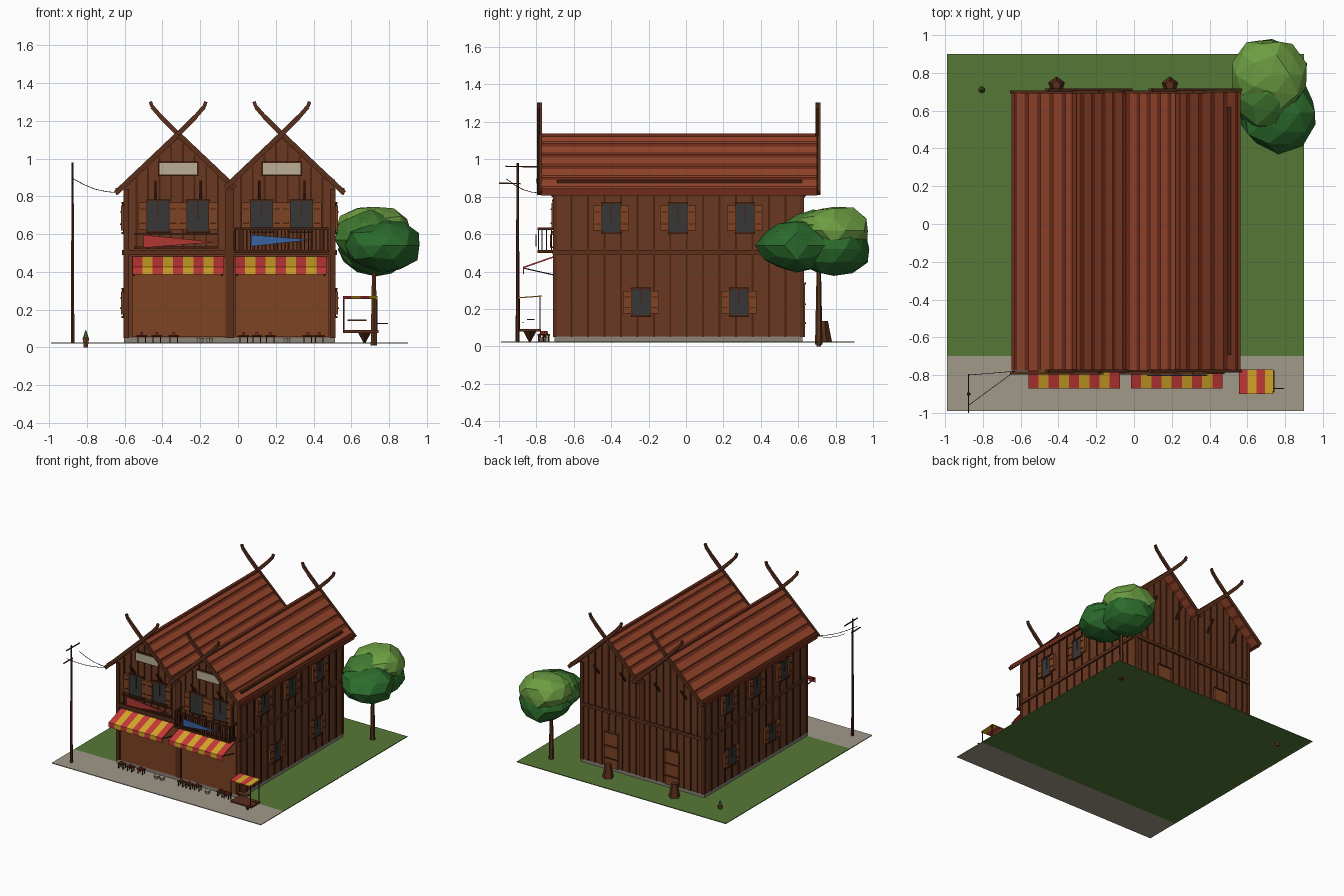
import bpy, bmesh, math, random
from mathutils import Vector, Matrix

if "Cube" in bpy.data.objects:
    bpy.data.objects.remove(bpy.data.objects["Cube"])
random.seed(4)
mats = {}

def mat(hexcol):
    if hexcol not in mats:
        m = bpy.data.materials.new("paint_" + hexcol)
        rgb = [(int(hexcol[i:i + 2], 16) / 255) ** 2.2 for i in (0, 2, 4)]
        m.diffuse_color = (*rgb, 1)
        m.use_nodes = True
        m.node_tree.nodes["Principled BSDF"].inputs["Base Color"].default_value = m.diffuse_color
        mats[hexcol] = m
    return mats[hexcol]

def finish(name, bm, col):
    bmesh.ops.recalc_face_normals(bm, faces=bm.faces)
    me = bpy.data.meshes.new(name)
    bm.to_mesh(me)
    bm.free()
    me.materials.append(mat(col))
    ob = bpy.data.objects.new(name, me)
    bpy.context.collection.objects.link(ob)
    return ob

def boxes(name, items, col):
    """items: (x0, x1, y0, y1, z0, z1)"""
    bm = bmesh.new()
    for x0, x1, y0, y1, z0, z1 in items:
        M = Matrix.Translation(((x0 + x1) / 2, (y0 + y1) / 2, (z0 + z1) / 2)) @ Matrix.Diagonal((x1 - x0, y1 - y0, z1 - z0, 1))
        bmesh.ops.create_cube(bm, size=1, matrix=M)
    return finish(name, bm, col)

def beams(name, items, col):
    """items: (start, end, horizontal width, upright width)"""
    bm = bmesh.new()
    for p, q, w, h in items:
        p, q = Vector(p), Vector(q)
        R = (q - p).to_track_quat('Z', 'Y').to_matrix().to_4x4()
        M = Matrix.Translation((p + q) / 2) @ R @ Matrix.Diagonal((w, h, (q - p).length, 1))
        bmesh.ops.create_cube(bm, size=1, matrix=M)
    return finish(name, bm, col)

def prisms(name, items, axis, col):
    """items: (profile points, start, end) extruded along x or y"""
    bm = bmesh.new()
    for pts, a, b in items:
        put = (lambda p, t: (t, p[0], p[1])) if axis == 'x' else (lambda p, t: (p[0], t, p[1]))
        A = [bm.verts.new(put(p, a)) for p in pts]
        B = [bm.verts.new(put(p, b)) for p in pts]
        bm.faces.new(A)
        bm.faces.new(B[::-1])
        for i in range(len(pts)):
            j = (i + 1) % len(pts)
            bm.faces.new((A[i], B[i], B[j], A[j]))
    return finish(name, bm, col)

def cones(name, items, col, sides=6):
    """items: (x, y, z0, z1, bottom radius, top radius)"""
    bm = bmesh.new()
    for x, y, z0, z1, r0, r1 in items:
        bmesh.ops.create_cone(bm, cap_ends=True, segments=sides, radius1=r0, radius2=r1, depth=z1 - z0,
                              matrix=Matrix.Translation((x, y, (z0 + z1) / 2)))
    return finish(name, bm, col)

WALL, TRIM, PANEL, DARK, TILE, TILE2 = "6A3B26", "4A2718", "7C4528", "2E2C2A", "94462F", "6E3021"
RED, YEL, G = "C83C3C", "D6A62E", 0.026
XL, XR, YF, YB, XM = -0.60, 0.51, -0.70, 0.62, -0.043
RIDGES, SLOPE, RZ = (-0.317, 0.232), 0.915, 1.13

def wb(face, u0, u1, d0, d1, z0, z1):
    """box on a wall: u along the wall, d outwards"""
    return {'front': (u0, u1, YF - d1, YF - d0, z0, z1), 'back': (u0, u1, YB + d0, YB + d1, z0, z1),
            'right': (XR + d0, XR + d1, u0, u1, z0, z1), 'left': (XL - d1, XL - d0, u0, u1, z0, z1)}[face]

def roof_z(x):
    return RZ - SLOPE * min(abs(x - r) for r in RIDGES)

# Ground and house body
boxes("grass", [(-0.99, 0.9, -0.70, 0.9, 0.02, G)], "56783A")
boxes("pavement", [(-0.99, 0.9, -0.99, -0.70, 0.02, G)], "A09888")
boxes("plinth", [(XL - .004, XR + .004, YF - .004, YB + .004, 0.022, 0.052)], "8A8278")
xs = [XL, RIDGES[0], XM, RIDGES[1], XR]
prisms("house_walls", [([(XL, 0.05), (XR, 0.05)] + [(x, roof_z(x) - 0.02) for x in xs[::-1]], YF, YB)], 'y', WALL)

# Vertical battens, floor band and corner posts
b = []
for face in ('front', 'back'):
    for i in range(1, 18):
        u = XL + i * (XR - XL) / 18
        b.append(wb(face, u - .005, u + .005, -.004, .007, 0.5 if face == 'front' else .05, roof_z(u) - .03))
for face in ('left', 'right'):
    for i in range(1, 15):
        u = YF + i * (YB - YF) / 15
        b.append(wb(face, u - .005, u + .005, -.004, .007, .05, .84))
boxes("wall_battens", b, TRIM)
t = [wb(f, XL, XR, 0, .014, .49, .515) for f in ('front', 'back')] + [wb(f, YF, YB, 0, .014, .49, .515) for f in ('left', 'right')]
for f in ('front', 'back'):
    t += [wb(f, u - w, u + w, -.01, .012, .05, .84) for u, w in ((XL + .008, .014), (XM, .022), (XR - .008, .014))]
boxes("posts_and_floor_band", t, "5C3220")
boxes("wall_plate", [(.495, .515, YF + .01, YB, .84, .89)], TRIM)

# Roof courses with dark laps
light, dark = [], []
N, Y0, Y1 = 5, -0.775, 0.70
for r in RIDGES:
    for s in (-1, 1):
        run = 0.33 if (r < XM) == (s < 0) else 0.275
        for i in range(N):
            a, c = run * i / N, run * (i + 1) / N
            m = a + (c - a) * 0.68
            q = lambda d, o: (r + s * d, RZ - SLOPE * d + o)
            light.append(([q(a, 0), q(m, .006), q(m, -.022), q(a, -.022)], Y0, Y1))
            dark.append(([q(m, -.004), q(c, -.002), q(c, -.022), q(m, -.022)], Y0, Y1))
prisms("roof_tiles", light, 'y', TILE)
prisms("roof_tile_laps", dark, 'y', TILE2)
boxes("ridge_caps", [(r - .012, r + .012, Y0, Y1, RZ - .015, RZ + .008) for r in RIDGES], TILE2)
boxes("eave_boards", [(x - .008, x + .008, Y0, Y1, .815, .845) for x in (-.64, .555)], TILE2)

# Barge boards running up into crossed horns
bb = []
for r in RIDGES:
    for y in (-.783, .705):
        for s in (-1, 1):
            run = 0.33 if (r < XM) == (s < 0) else 0.30
            yy = y + s * .005
            pts = [(r + s * run, RZ - SLOPE * run - .01), (r, RZ), (r - s * .09, RZ + .09), (r - s * .138, RZ + .145), (r - s * .147, RZ + .172)]
            for (x0, z0), (x1, z1), h in zip(pts, pts[1:], (.028, .026, .022, .018)):
                bb.append(((x0, yy, z0), (x1, yy, z1), .016, h))
beams("barge_boards_and_horns", bb, "5A3220")

# Windows with open shutters
win = [('front', r + o, .058, .615, .775) for r in RIDGES for o in (-.107, .104)]
for f in ('left', 'right'):
    win += [(f, u, .048, .61, .76) for u in (-.40, -.043, .315)] + [(f, u, .048, .165, .305) for u in (-.24, .283)]
pane, frame, shut = [], [], []
for f, u, w, z0, z1 in win:
    pane.append(wb(f, u - w, u + w, 0, .010, z0, z1))
    frame += [wb(f, u - w - .006, u + w + .006, 0, .016, z, z + .01) for z in (z0 - .008, z1)]
    frame += [wb(f, u - .003, u + .003, 0, .014, z0 + .06, z1)]
    for s in (-1, 1):
        e, o = u + s * w, u + s * (w + .048)
        shut.append(wb(f, min(e, o), max(e, o), 0, .02, z0 + .01, z1 - .008))
        frame += [wb(f, min(e, o) + .008, max(e, o) - .008, 0, .024, z, z + .006) for z in (z0 + .04, z1 - .045)]
boxes("window_panes", pane, "3A3A3A")
boxes("window_frames", frame, TRIM)
boxes("shutters", shut, PANEL)

# Shop shutters, back doors, gable signs, roof braces
boxes("shop_shutters", [wb('front', r - .245, r + .25, 0, .012, .055, .485) for r in RIDGES], PANEL)
boxes("back_doors", [wb('back', r - .06, r + .06, 0, .016, .05, .34) for r in RIDGES], PANEL)
boxes("door_rails", [wb('back', r - .06, r + .06, 0, .022, z, z + .01) for r in RIDGES for z in (.12, .22, .33)], TRIM)
boxes("gable_signs", [wb('front', r - .1, r + .1, 0, .02, .915, .977) for r in RIDGES], "B8AC94")
boxes("sign_frames", [wb('front', r - .107, r + .107, 0, .015, .908, .984) for r in RIDGES], TRIM)
beams("roof_braces", [((r + o, y, .79), (r + o, y + d, .88), .012, .014) for r in RIDGES for o in (-.12, .12)
                      for y, d in ((YF, -.07), (YB, .07))], TRIM)

# Striped awnings with valance and struts
def stripes(name, x0, x1, n, prof):
    w = (x1 - x0) / n
    for k, col in enumerate((RED, YEL)):
        prisms(name + ("_red", "_yellow")[k], [(prof, x0 + i * w, x0 + (i + 1) * w) for i in range(k, n, 2)], 'x', col)

for nm, x0 in (("left_awning", -.56), ("right_awning", -.016)):
    stripes(nm, x0, x0 + .485, 9, [(-.70, .485), (-.872, .425), (-.872, .387), (-.867, .387), (-.867, .418), (-.70, .477)])
    beams(nm + "_struts", [((x, -.70, .38), (x, -.868, .418), .006, .006) for x in (x0 + .01, x0 + .475)], DARK)

# Balcony and pennants
bal = [(-.02, .48, -.795, YF, .50, .515), (-.02, .48, -.795, -.783, .622, .635)]
bal += [(x, x + .012, -.795, YF, .622, .635) for x in (-.02, .468)]
bal += [(x - .003, x + .003, -.792, -.786, .51, .625) for x in [-.015 + i * .49 / 24 for i in range(25)]]
bal += [(x - .003, x + .003, y - .003, y + .003, .51, .625) for x in (-.014, .474) for y in (-.77, -.745, -.72)]
boxes("balcony", bal, TRIM)
boxes("left_ledge", [(-.55, -.11, -.72, YF, .525, .535), (-.55, -.11, -.72, YF, .595, .603)], TRIM)
prisms("red_pennant", [([(-.5, .597), (-.5, .528), (-.12, .558)], -.728, -.722)], 'y', "B03A36")
prisms("blue_pennant", [([(.068, .597), (.068, .535), (.39, .570)], -.805, -.799)], 'y', "3C62A0")

# Utility pole with arms and wires
cones("utility_pole", [(-.876, -.90, .02, .98, .011, .006)], "50301F", 6)
beams("pole_arms", [((-.876, -.965, .962), (-.876, -.795, .960), .007, .007), ((-.876, -1.0, .872), (-.876, -.885, .870), .007, .007)], "4A2C20")
wires = []
for y in (-.96, -.80):
    p = [(-.876 + .245 * k / 4, y + (-.78 - y) * k / 4, .895 - .075 * k / 4 - .02 * math.sin(math.pi * k / 4)) for k in range(5)]
    wires += [(a, c, .003, .003) for a, c in zip(p, p[1:])]
beams("wires", wires, DARK)

# Street cart
stripes("cart_canopy", .555, .74, 4, [(-.90, .262), (-.77, .272), (-.77, .266), (-.90, .256)])
boxes("cart_posts", [(x - .003, x + .003, y - .003, y + .003, .09, .266) for x in (.56, .735) for y in (-.89, -.78)], TRIM)
boxes("cart_table", [(.555, .745, -.89, -.775, .078, .092), (.58, .68, -.85, -.81, .14, .147), (.74, .795, -.875, -.868, .125, .131)], "5C3220")
cones("cart_base", [(.67, -.835, G, .08, .006, .035)], TRIM, 4)

# Low tables, stools and goods in front of the shops
st, gd = [], []
for x in (-.51, -.43, -.34, .03, .10, .17, .37, .43):
    y = -.765 + random.uniform(-.01, .02)
    st.append((x - .028, x + .028, y - .02, y + .02, .058, .065))
    st += [(x + a - .003, x + a + .003, y + c - .003, y + c + .003, G, .058) for a in (-.02, .02) for c in (-.014, .014)]
    gd.append((x, y, .065, .082, .010, .007))
boxes("street_stools", st, TRIM)
cones("street_goods", gd, "A83A30")
cones("pale_baskets", [(x, -.765, G, .05, .016, .022) for x in (-.20, -.15, .26)], "A8A090")

# Sacks by the back doors, potted plant
cones("back_sacks", [(-.41, .735, G, .135, .045, .024), (.19, .735, G, .135, .045, .024)], "5C3220", 5)
cones("plant_pot", [(-.806, .71, 0, .05, .012, .02)], "7A4630")
cones("plant_leaves", [(-.806, .71, .05, .09, .016, .003)], "3C6A2C", 5)

# Tree
cones("tree_trunk", [(.72, .71, .01, .45, .02, .011)], "5A3824", 6)
for nm, c, r, rz, col in (("foliage_low", (.765, .59, .54), .215, .145, "2F6B30"), ("foliage_back", (.73, .79, .52), .205, .155, "2F6B30"),
                          ("foliage_mid", (.70, .68, .57), .19, .17, "447A34"), ("foliage_top", (.72, .79, .62), .205, .14, "6C9C44")):
    bm = bmesh.new()
    bmesh.ops.create_icosphere(bm, subdivisions=2, radius=1)
    for v in bm.verts:
        v.co *= random.uniform(.88, 1.04)
        v.co = Vector((v.co.x * r, v.co.y * r, v.co.z * rz)) + Vector(c)
    finish(nm, bm, col)
